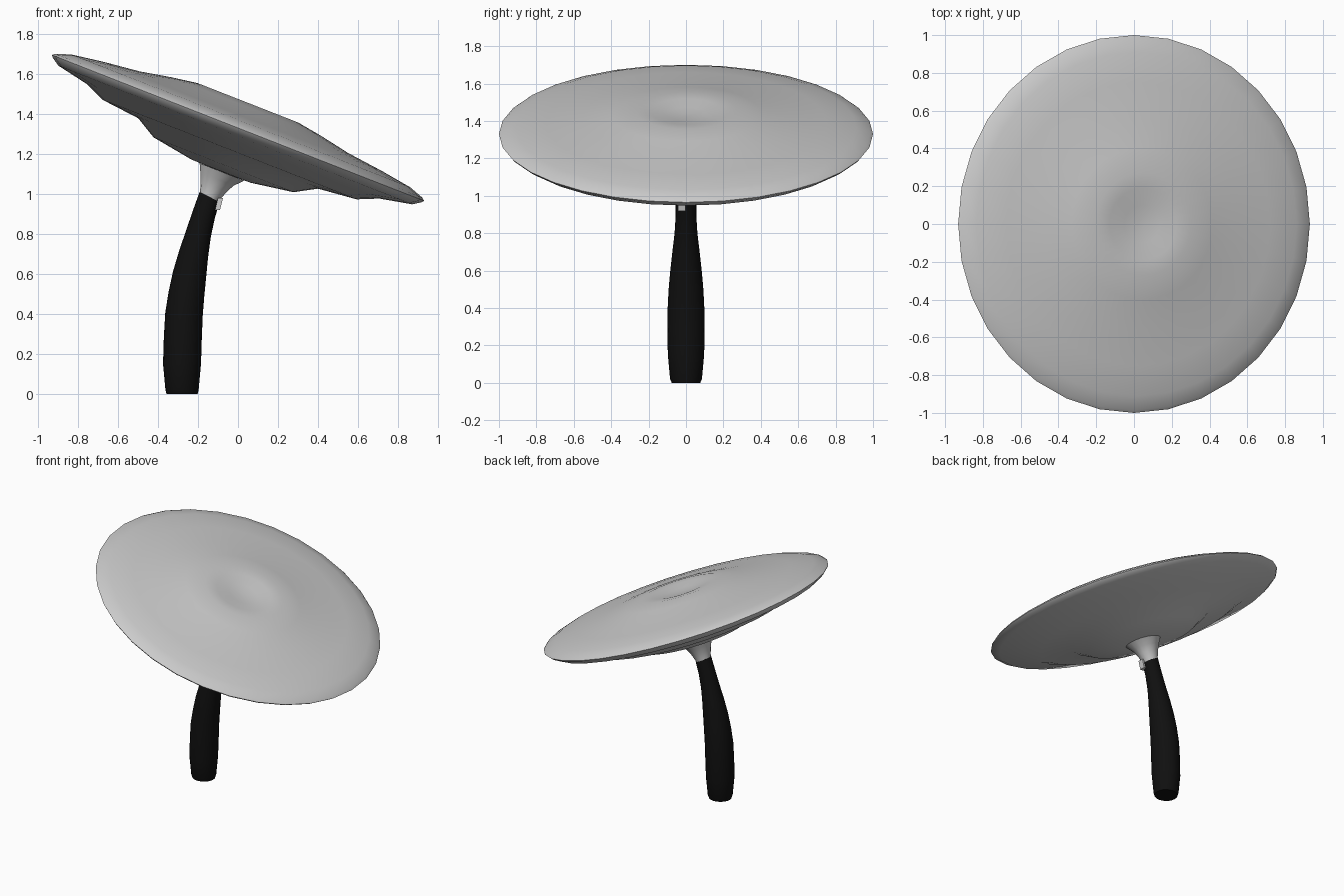
import bpy, bmesh
from math import sin, cos, radians, pi
from mathutils import Vector

if "Cube" in bpy.data.objects:
    bpy.data.objects.remove(bpy.data.objects["Cube"], do_unlink=True)

TILT = 21.4                              # lean of the dish towards +x, degrees
CENTRE = Vector((0, 0, 1.33))


def material(name, value, rough):
    m = bpy.data.materials.new(name)
    m.use_nodes = True
    m.diffuse_color = (value, value, value, 1)
    shader = m.node_tree.nodes["Principled BSDF"]
    shader.inputs["Base Color"].default_value = (value, value, value, 1)
    shader.inputs["Roughness"].default_value = rough
    return m


def finish(name, bm, mat, angle):
    bmesh.ops.recalc_face_normals(bm, faces=bm.faces)
    mesh = bpy.data.meshes.new(name)
    bm.to_mesh(mesh)
    bm.free()
    mesh.materials.append(mat)
    ob = bpy.data.objects.new(name, mesh)
    bpy.context.collection.objects.link(ob)
    bpy.ops.object.select_all(action='DESELECT')
    ob.select_set(True)
    bpy.context.view_layer.objects.active = ob
    bpy.ops.object.shade_smooth_by_angle(angle=radians(angle))
    return ob


def loft(name, sections, sides, mat, angle):
    """Skin a stack of ellipses: (centre x, centre z, radius x, radius y, tilt)."""
    bm = bmesh.new()
    rings = []
    for cx, cz, rx, ry, tilt in sections:
        t = radians(tilt)
        ring = []
        for i in range(sides):
            a = 2 * pi * i / sides
            u = rx * cos(a)
            ring.append(bm.verts.new((cx + u * cos(t), ry * sin(a), cz - u * sin(t))))
        rings.append(ring)
    for low, high in zip(rings, rings[1:]):
        for i in range(sides):
            j = (i + 1) % sides
            bm.faces.new((low[i], low[j], high[j], high[i]))
    bm.faces.new(rings[0])
    bm.faces.new(rings[-1])
    return finish(name, bm, mat, angle)


grey = material("light grey", 0.6, 0.5)
black = material("black rubber", 0.005, 0.6)

# Dish: stepped underside, thin rim, domed top with a shallow central dip
profile = [(0.04, -0.235), (0.16, -0.232), (0.376, -0.198), (0.483, -0.137),
           (0.683, -0.116), (0.787, -0.071), (0.95, -0.038), (0.99, -0.012),
           (1.0, 0.0), (0.985, 0.012), (0.91, 0.038), (0.75, 0.062), (0.56, 0.084),
           (0.4, 0.115), (0.27, 0.135), (0.19, 0.13), (0.1, 0.115), (0.02, 0.11)]
axis = Vector((sin(radians(TILT)), 0, cos(radians(TILT))))
dish = []
for r, n in profile:
    c = CENTRE + axis * n
    dish.append((c.x, c.z, r, r, TILT))
loft("dish", dish, 32, grey, 80)

# Neck flaring from the handle up into the dish
loft("neck", [(-0.155, 0.96, 0.048, 0.05, 27), (-0.14, 0.995, 0.055, 0.055, 27),
              (-0.122, 1.04, 0.072, 0.07, 24), (-0.105, 1.075, 0.09, 0.09, 22),
              (-0.08, 1.11, 0.12, 0.12, TILT)], 16, grey, 60)

# Small tab under the neck
bm = bmesh.new()
bmesh.ops.create_cube(bm, size=1)
for v in bm.verts:
    v.co = Vector((-0.095 + v.co.x * 0.025 + v.co.z * 0.015,
                   -0.022 + v.co.y * 0.04, 0.95 + v.co.z * 0.06))
finish("neck_tab", bm, grey, 30)

# Curved handle grip
loft("handle", [(-0.28, 0.0, 0.078, 0.076, 0), (-0.28, 0.02, 0.083, 0.085, 0),
                (-0.28, 0.15, 0.095, 0.097, 0), (-0.276, 0.28, 0.095, 0.1, 1),
                (-0.27, 0.4, 0.094, 0.098, 3), (-0.258, 0.5, 0.09, 0.093, 5),
                (-0.242, 0.6, 0.084, 0.084, 8), (-0.222, 0.7, 0.074, 0.073, 12),
                (-0.198, 0.8, 0.064, 0.061, 16), (-0.17, 0.9, 0.058, 0.055, 21),
                (-0.142, 0.985, 0.056, 0.055, 27)], 20, black, 50)
